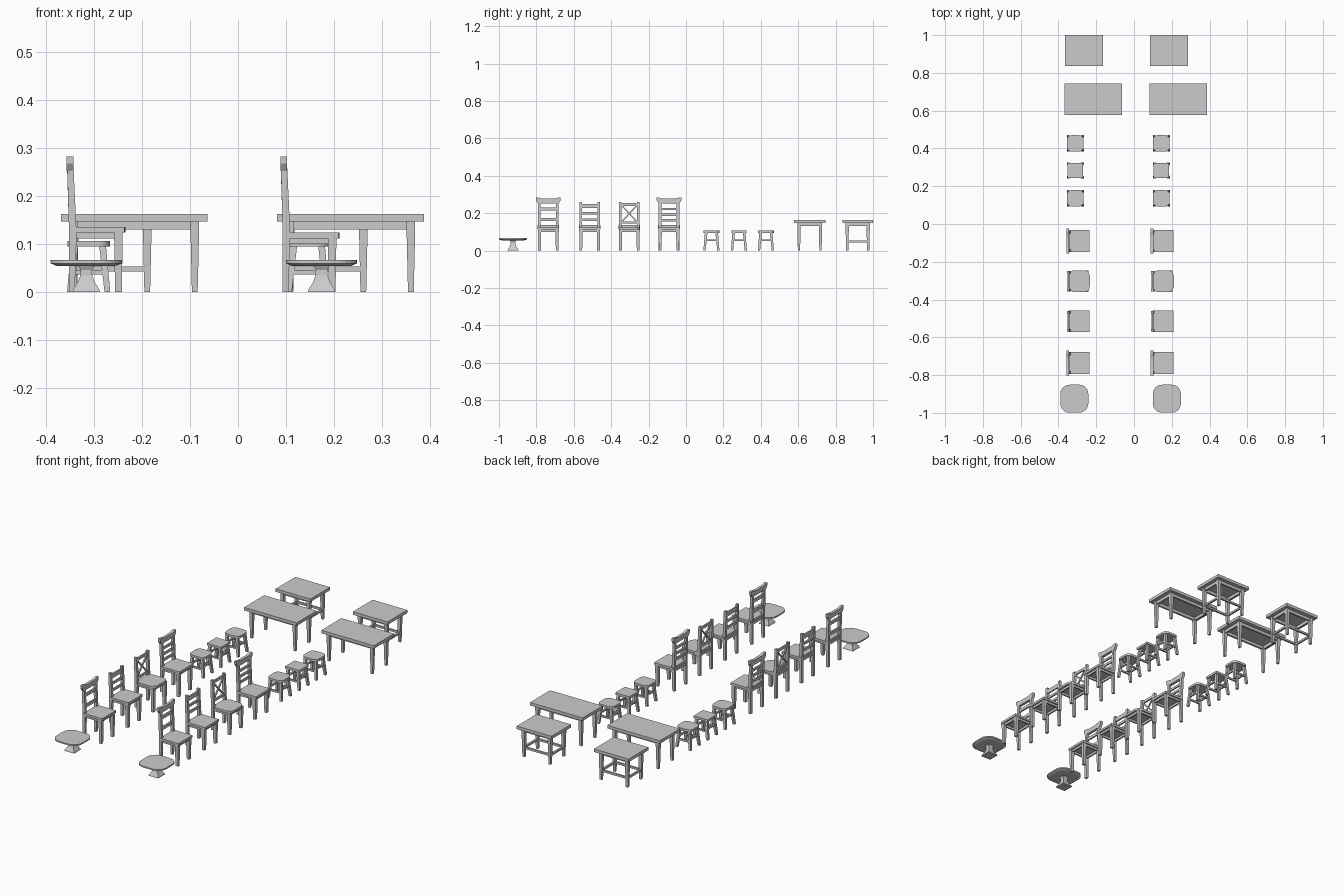
import bpy, bmesh, math

if "Cube" in bpy.data.objects:
    bpy.data.objects.remove(bpy.data.objects["Cube"])


def make(name, rings):
    # closed solid lofted through rings of equal length
    bm = bmesh.new()
    vs = [[bm.verts.new(p) for p in r] for r in rings]
    n = len(vs[0])
    for a, b in zip(vs, vs[1:]):
        for i in range(n):
            j = (i + 1) % n
            bm.faces.new((a[i], a[j], b[j], b[i]))
    bm.faces.new(vs[0][::-1])
    bm.faces.new(vs[-1])
    bmesh.ops.recalc_face_normals(bm, faces=bm.faces)
    me = bpy.data.meshes.new(name)
    bm.to_mesh(me)
    bm.free()
    ob = bpy.data.objects.new(name, me)
    bpy.context.collection.objects.link(ob)
    return ob


def loft(name, *secs):
    # rectangular sections: (cx, cy, z, half_x, half_y)
    return make(name, [[(x + sx * hx, y + sy * hy, z)
                        for sx, sy in ((-1, -1), (1, -1), (1, 1), (-1, 1))]
                       for x, y, z, hx, hy in secs])


def box(name, x0, x1, y0, y1, z0, z1):
    c = ((x0 + x1) / 2, (y0 + y1) / 2)
    h = ((x1 - x0) / 2, (y1 - y0) / 2)
    return loft(name, (*c, z0, *h), (*c, z1, *h))


def rounded(name, cx, cy, hx, hy, r, levels, seg=5):
    # rounded-corner slab; levels = (z, inset)
    rings = []
    for z, inset in levels:
        ring = []
        for k, (sx, sy) in enumerate(((1, 1), (-1, 1), (-1, -1), (1, -1))):
            for i in range(seg + 1):
                a = math.pi / 2 * (k + i / seg)
                ring.append((cx + sx * (hx - r) + (r - inset) * math.cos(a),
                             cy + sy * (hy - r) + (r - inset) * math.sin(a), z))
        rings.append(ring)
    return make(name, rings)


def side_prism(name, pts, y0, y1):
    return make(name, [[(x, y, z) for x, z in pts] for y in (y0, y1)])


def face_prism(name, pts, x0, x1):
    return make(name, [[(x, y, z) for y, z in pts] for x in (x0, x1)])


def pedestal_table(cx, cy):
    rounded("pedestal_top", cx, cy, .074, .074, .048,
            ((.055, .012), (.060, 0), (.067, 0)), 6)
    loft("pedestal_base", *[(cx, cy, z, h, h) for z, h in
         ((0, .029), (.006, .027), (.02, .018), (.035, .0125), (.046, .012), (.056, .017))])


def chair(x, cy, st, kind):
    # x is the rearmost point, st the seat height
    H = .26 if kind in "BC" else .27
    if kind == "C":
        rounded("seat", x + .067, cy, .056, .058, .032, ((st - .012, 0), (st, 0)))
    else:
        box("seat", x + .011, x + .121, cy - .058, cy + .058, st - .012, st)
    for s in (-1, 1):
        side_prism("back_post", [(x + px, pz) for px, pz in
                   ((.005, 0), (.017, 0), (.021, .12), (.014, H), (.001, H), (.005, .13))],
                   cy + s * .041, cy + s * .055)
        loft("front_leg", (x + .108, cy + s * .047, 0, .007, .007),
             (x + .108, cy + s * .047, st - .011, .009, .009))
        box("side_apron", x + .015, x + .105, cy + s * .044, cy + s * .051, st - .024, st - .011)
    for ax in (.012, .108):
        box("cross_apron", x + ax - .004, x + ax + .004, cy - .045, cy + .045, st - .024, st - .011)

    def slat(z, h):
        c = x + .013 - (z - .12) * .04
        box("back_slat", c - .004, c + .004, cy - .044, cy + .044, z - h, z + h)

    if kind in "AD":
        # crest rail with raised, flared ends
        pts = [(-.056, .252), (.056, .252), (.066, .268), (.066, .283), (.052, .283),
               (.03, .277), (-.03, .277), (-.052, .283), (-.066, .283), (-.066, .268)]
        face_prism("crest_rail", [(cy + a, b) for a, b in pts], x, x + .014)
    if kind == "A":
        for z in (.223, .167):
            slat(z, .008)
    elif kind == "D":
        for z in (.222, .192, .162):
            slat(z, .006)
    elif kind == "B":
        for z, h in ((.238, .011), (.2, .006), (.165, .006)):
            slat(z, h)
    else:
        slat(.246, .007)
        slat(.15, .006)
        for s in (-1, 1):
            face_prism("cross_brace", [(cy + s * a, b) for a, b in
                       ((-.045, .154), (-.036, .154), (.045, .241), (.036, .241))],
                       x + .006, x + .013)


def stool(cx, cy, round_seat):
    if round_seat:
        rounded("stool_seat", cx, cy, .044, .043, .024, ((.095, 0), (.107, 0)))
    else:
        box("stool_seat", cx - .041, cx + .041, cy - .04, cy + .04, .095, .107)
    for sx in (-1, 1):
        for sy in (-1, 1):
            loft("stool_leg", (cx + sx * .039, cy + sy * .037, 0, .006, .006),
                 (cx + sx * .029, cy + sy * .028, .097, .007, .007))
        k = cx + sx * .0335
        box("stool_side_stretcher", k - .004, k + .004, cy - .031, cy + .031, .051, .060)
        k = cy + sx * .033
        box("stool_cross_stretcher", cx - .034, cx + .034, k - .004, k + .004, .037, .046)


def table(x0, x1, y0, y1, inset, stretchers):
    box("table_top", x0, x1, y0, y1, .147, .163)
    xs, ys = (x0 + inset + .009, x1 - inset - .009), (y0 + .026, y1 - .026)
    for lx in xs:
        for ly in ys:
            loft("table_leg", (lx, ly, 0, .006, .006), (lx, ly, .13, .009, .009),
                 (lx, ly, .148, .009, .009))
    bands = [("apron", .131, .148)] + ([("stretcher", .043, .053)] if stretchers else [])
    for name, z0, z1 in bands:
        for lx in xs:
            box("side_" + name, lx - .005, lx + .005, ys[0], ys[1], z0, z1)
        for ly in ys:
            box("long_" + name, xs[0], xs[1], ly - .005, ly + .005, z0, z1)


# two near-identical columns of furniture
for ped, back, seat_top, st_x, tab in ((-.316, -.357, .136, -.311, -.369),
                                       (.174, .088, .124, .145, .081)):
    pedestal_table(ped, -.925)
    for kind, y in (("A", -.736), ("B", -.515), ("C", -.303), ("D", -.091)):
        chair(back, y, seat_top, kind)
    for y, r in ((.136, True), (.283, False), (.427, True)):
        stool(st_x, y, r)
    table(tab, tab + .306, .578, .745, .018, False)
    table(tab + .003, tab + .205, .836, 1.0, .016, True)
